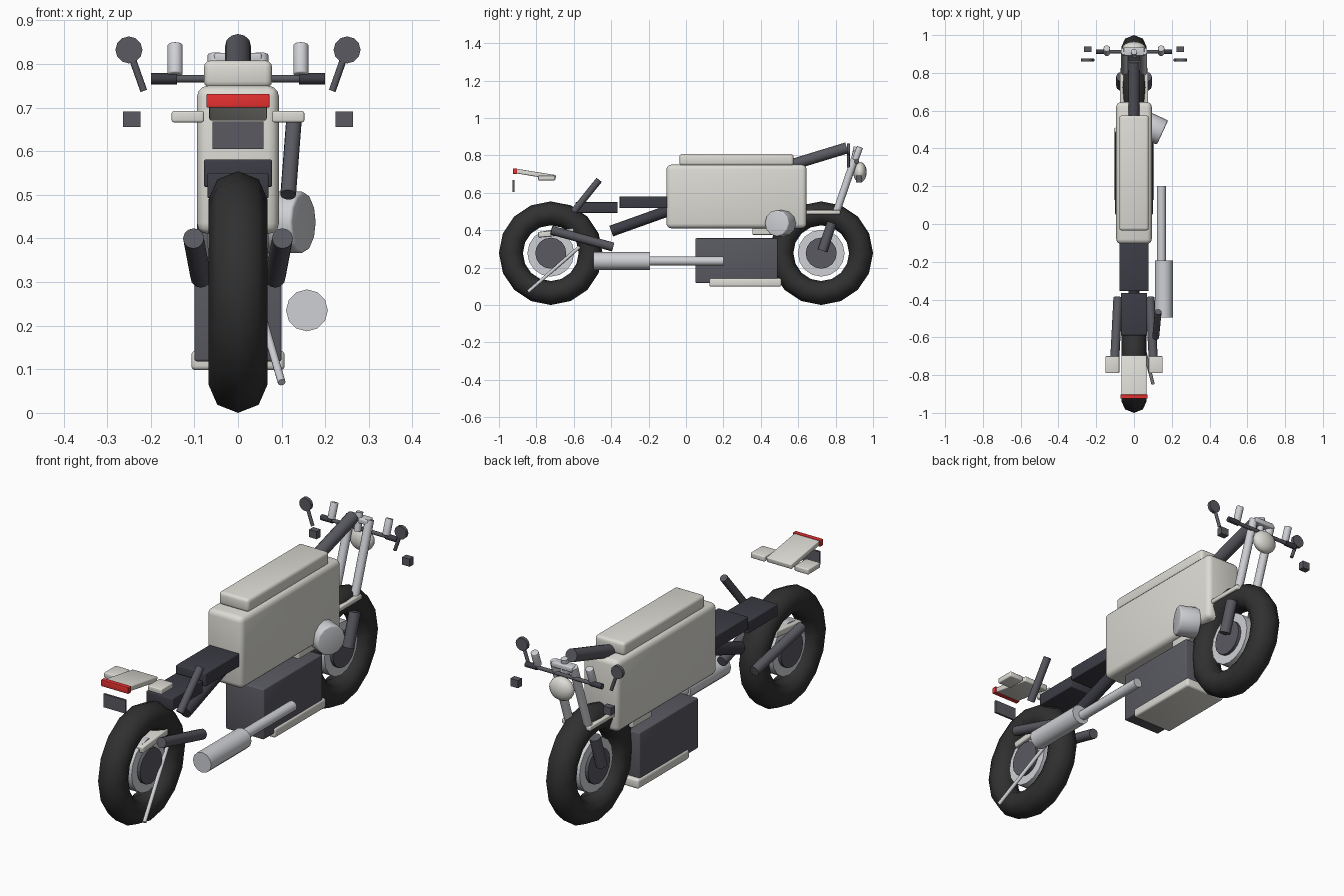
import bpy, math
from mathutils import Vector

if "Cube" in bpy.data.objects:
    bpy.data.objects.remove(bpy.data.objects["Cube"])


def material(name, r, g, b):
    m = bpy.data.materials.new(name)
    m.diffuse_color = (r, g, b, 1)
    m.use_nodes = True
    m.node_tree.nodes["Principled BSDF"].inputs["Base Color"].default_value = m.diffuse_color
    return m


CREAM = material("cream", 0.72, 0.71, 0.66)
RUBBER = material("rubber", 0.03, 0.03, 0.03)
DARK = material("dark_metal", 0.10, 0.10, 0.12)
FRAME = material("frame_black", 0.045, 0.045, 0.06)
STEEL = material("steel", 0.62, 0.63, 0.66)
RED = material("red_lens", 0.8, 0.03, 0.03)


def finish(name, mat, bevel=0.0):
    ob = bpy.context.object
    ob.name = name
    ob.data.materials.append(mat)
    if bevel:
        bpy.ops.object.transform_apply(location=False, rotation=False, scale=True)
        mod = ob.modifiers.new("soft_edges", 'BEVEL')
        mod.width, mod.segments = bevel, 3
        bpy.ops.object.modifier_apply(modifier=mod.name)
    bpy.ops.object.shade_smooth_by_angle(angle=math.radians(50))
    return ob


def box(name, x, y, z, mat, bevel=0.0, tilt=0.0):
    """Box from (min, max) ranges, optionally tilted about the x axis."""
    centre = [(a + b) / 2 for a, b in (x, y, z)]
    bpy.ops.mesh.primitive_cube_add(size=1, location=centre, rotation=(tilt, 0, 0))
    bpy.context.object.scale = [b - a for a, b in (x, y, z)]
    return finish(name, mat, bevel)


def tube(name, a, b, r, mat, sides=12, bevel=0.0):
    a, b = Vector(a), Vector(b)
    d = b - a
    bpy.ops.mesh.primitive_cylinder_add(
        vertices=sides, radius=r, depth=d.length, location=(a + b) / 2,
        rotation=d.to_track_quat('Z', 'Y').to_euler())
    return finish(name, mat, bevel)


def flip(p, s):
    return (p[0] * s, p[1], p[2])


def tubes(name, a, b, r, mat, **kw):
    for side, s in (("right", 1), ("left", -1)):
        tube(f"{name}_{side}", flip(a, s), flip(b, s), r, mat, **kw)


def boxes(name, x, y, z, mat, **kw):
    box(name + "_right", x, y, z, mat, **kw)
    box(name + "_left", (-x[1], -x[0]), y, z, mat, **kw)


# Wheels: tyre, rim disc, hub
for end, y in (("front", 0.723), ("rear", -0.723)):
    bpy.ops.mesh.primitive_torus_add(
        major_segments=16, minor_segments=8, major_radius=0.213,
        minor_radius=0.064, location=(0, y, 0.277), rotation=(0, math.pi / 2, 0))
    bpy.context.object.scale.z = 1.05
    tyre = finish(end + "_tyre", RUBBER)
    for p in tyre.data.polygons:
        p.use_smooth = True
    tube(end + "_rim", (-0.035, y, 0.277), (0.035, y, 0.277), 0.125, STEEL, sides=16)
    tube(end + "_hub", (-0.05, y, 0.277), (0.05, y, 0.277), 0.083, DARK, sides=16)

# Body and top cover
box("body", (-0.094, 0.094), (-0.105, 0.645), (0.41, 0.75), CREAM, 0.025)
box("top_cover", (-0.078, 0.078), (-0.035, 0.575), (0.745, 0.808), CREAM, 0.015)
box("body_underpanel", (-0.07, 0.07), (0.355, 0.5), (0.375, 0.415), CREAM, 0.005)

# Engine, skid plate and side canister
box("engine", (-0.1, 0.1), (0.05, 0.49), (0.118, 0.357), DARK, 0.006)
box("skid_plate", (-0.107, 0.107), (0.125, 0.51), (0.098, 0.143), CREAM, 0.01)
tube("side_canister", (0.06, 0.526, 0.437), (0.151, 0.484, 0.437), 0.071, STEEL,
     sides=12, bevel=0.008)

# Exhaust
tube("exhaust_pipe", (0.145, -0.2, 0.235), (0.145, 0.2, 0.235), 0.024, STEEL)
tube("muffler", (0.158, -0.495, 0.235), (0.158, -0.193, 0.235), 0.048, STEEL)

# Frame and rear seats
box("front_seat", (-0.078, 0.078), (-0.355, -0.1), (0.518, 0.581), FRAME, 0.004)
box("rear_seat", (-0.07, 0.07), (-0.59, -0.365), (0.492, 0.55), FRAME, 0.004)
tube("frame_strut", (0, -0.4, 0.395), (0, -0.05, 0.52), 0.03, FRAME)
tube("frame_neck", (0, 0.5, 0.73), (0, 0.86, 0.84), 0.03, DARK)

# Rear suspension and stand
tubes("swing_arm", (0.102, -0.72, 0.40), (0.085, -0.39, 0.31), 0.024, DARK)
tube("shock", (0.115, -0.6, 0.5), (0.128, -0.465, 0.668), 0.018, DARK)
tube("side_stand", (0.1, -0.845, 0.07), (0.03, -0.57, 0.31), 0.009, STEEL)
box("rear_axle_cover", (-0.055, 0.055), (-0.79, -0.6), (0.37, 0.4), CREAM, 0.005, 0.1)

# Tail: fender, lamp, plate and indicators
box("tail_fender", (-0.066, 0.066), (-0.915, -0.695), (0.687, 0.712), CREAM, 0.005, -0.16)
box("tail_lamp", (-0.072, 0.072), (-0.925, -0.903), (0.7, 0.731), RED, 0.003)
box("rear_plate", (-0.058, 0.058), (-0.927, -0.917), (0.605, 0.668), DARK)
boxes("rear_indicator", (0.078, 0.152), (-0.79, -0.7), (0.666, 0.692), CREAM, bevel=0.005)

# Front fork and clamps
tubes("fork_upper", (0.05, 0.805, 0.5), (0.05, 0.915, 0.82), 0.02, STEEL)
tubes("fork_lower", (0.068, 0.73, 0.29), (0.068, 0.78, 0.44), 0.026, DARK)
box("lower_clamp", (-0.075, 0.075), (0.64, 0.825), (0.485, 0.507), CREAM, 0.005)
box("upper_clamp", (-0.055, 0.055), (0.89, 0.935), (0.8, 0.825), STEEL, 0.006)
tube("steering_stem", (0, 0.895, 0.76), (0, 0.912, 0.845), 0.016, STEEL)

# Headlight
bpy.ops.mesh.primitive_uv_sphere_add(segments=16, ring_count=10, radius=1,
                                     location=(0, 0.93, 0.71))
bpy.context.object.scale = (0.062, 0.036, 0.055)
finish("headlight", CREAM)

# Handlebar, grips, reservoirs, mirrors, indicators
tube("handlebar", (-0.2, 0.912, 0.766), (0.2, 0.912, 0.766), 0.009, DARK)
tubes("grip", (0.14, 0.912, 0.766), (0.2, 0.912, 0.766), 0.013, FRAME)
tubes("reservoir", (0.144, 0.905, 0.775), (0.144, 0.93, 0.845), 0.018, STEEL, bevel=0.004)
tubes("mirror_stalk", (0.216, 0.868, 0.738), (0.245, 0.868, 0.82), 0.008, DARK)
tubes("mirror", (0.25, 0.86, 0.832), (0.25, 0.876, 0.832), 0.031, DARK)
boxes("front_indicator", (0.224, 0.264), (0.91, 0.94), (0.655, 0.691), DARK)
